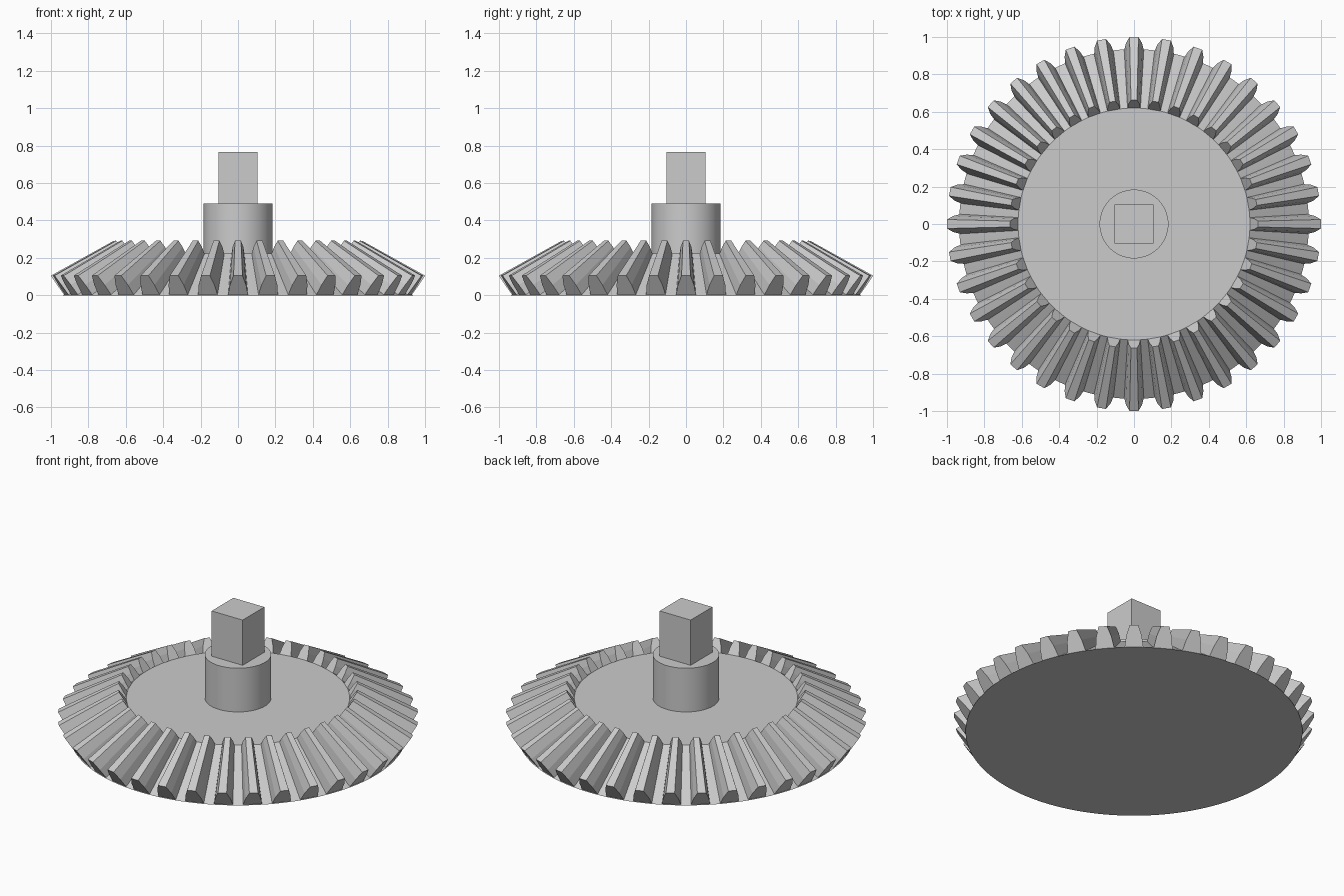
import bpy
import bmesh
import math
from mathutils import Matrix, Vector

if "Cube" in bpy.data.objects:
    bpy.data.objects.remove(bpy.data.objects["Cube"], do_unlink=True)

TEETH = 36
APEX = Vector((0, 0, 0.66))   # pitch cone apex all teeth taper towards
TAPER = 0.664                 # inner end size relative to outer end
DISC_TOP = 0.222

steel = bpy.data.materials.new("plain grey")
steel.use_nodes = True
steel.diffuse_color = (0.6, 0.6, 0.6, 1)
steel.node_tree.nodes["Principled BSDF"].inputs["Base Color"].default_value = (0.6, 0.6, 0.6, 1)


def finish(obj, name, smooth=False):
    obj.name = name
    obj.data.materials.append(steel)
    if smooth:
        bpy.ops.object.select_all(action="DESELECT")
        obj.select_set(True)
        bpy.context.view_layer.objects.active = obj
        bpy.ops.object.shade_smooth_by_angle(angle=math.radians(30))
    return obj


def frustum(name, r_bottom, r_top, z0, z1, sides):
    bpy.ops.mesh.primitive_cone_add(vertices=sides, radius1=r_bottom, radius2=r_top,
                                    depth=z1 - z0, location=(0, 0, (z0 + z1) / 2))
    return finish(bpy.context.object, name, True)


# Conical gear blank and round hub
frustum("gear_blank", 0.935, 0.62, 0, DISC_TOP, TEETH * 4)
frustum("hub", 0.184, 0.184, DISC_TOP - 0.01, 0.49, 64)

# Square drive shaft
bpy.ops.mesh.primitive_cube_add(size=1, location=(0, 0, 0.6235))
shaft = bpy.context.object
shaft.data.transform(Matrix.Diagonal((0.21, 0.21, 0.287, 1)))
finish(shaft, "square_shaft")

# Tooth end profile: half width, radius, height, from root to tip
half = [(0.053, 0.928, 0), (0.043, 0.967, 0.055), (0.024, 1, 0.105)]
outer = [Vector(p) for p in half] + [Vector((-w, r, z)) for w, r, z in reversed(half)]
inner = [APEX + (p - APEX) * TAPER for p in outer]
for p in (inner[0], inner[-1]):
    p.z -= 0.004

# Ring of tapered bevel teeth
bm = bmesh.new()
for i in range(TEETH):
    turn = Matrix.Rotation(math.tau * i / TEETH, 4, "Z")
    a = [bm.verts.new(turn @ p) for p in outer]
    b = [bm.verts.new(turn @ p) for p in inner]
    bm.faces.new(a)
    bm.faces.new(b[::-1])
    for j in range(len(a)):
        k = (j + 1) % len(a)
        bm.faces.new((a[k], a[j], b[j], b[k]))
bmesh.ops.recalc_face_normals(bm, faces=bm.faces)
mesh = bpy.data.meshes.new("bevel_teeth")
bm.to_mesh(mesh)
bm.free()
teeth = bpy.data.objects.new("bevel_teeth", mesh)
bpy.context.collection.objects.link(teeth)
finish(teeth, "bevel_teeth")
